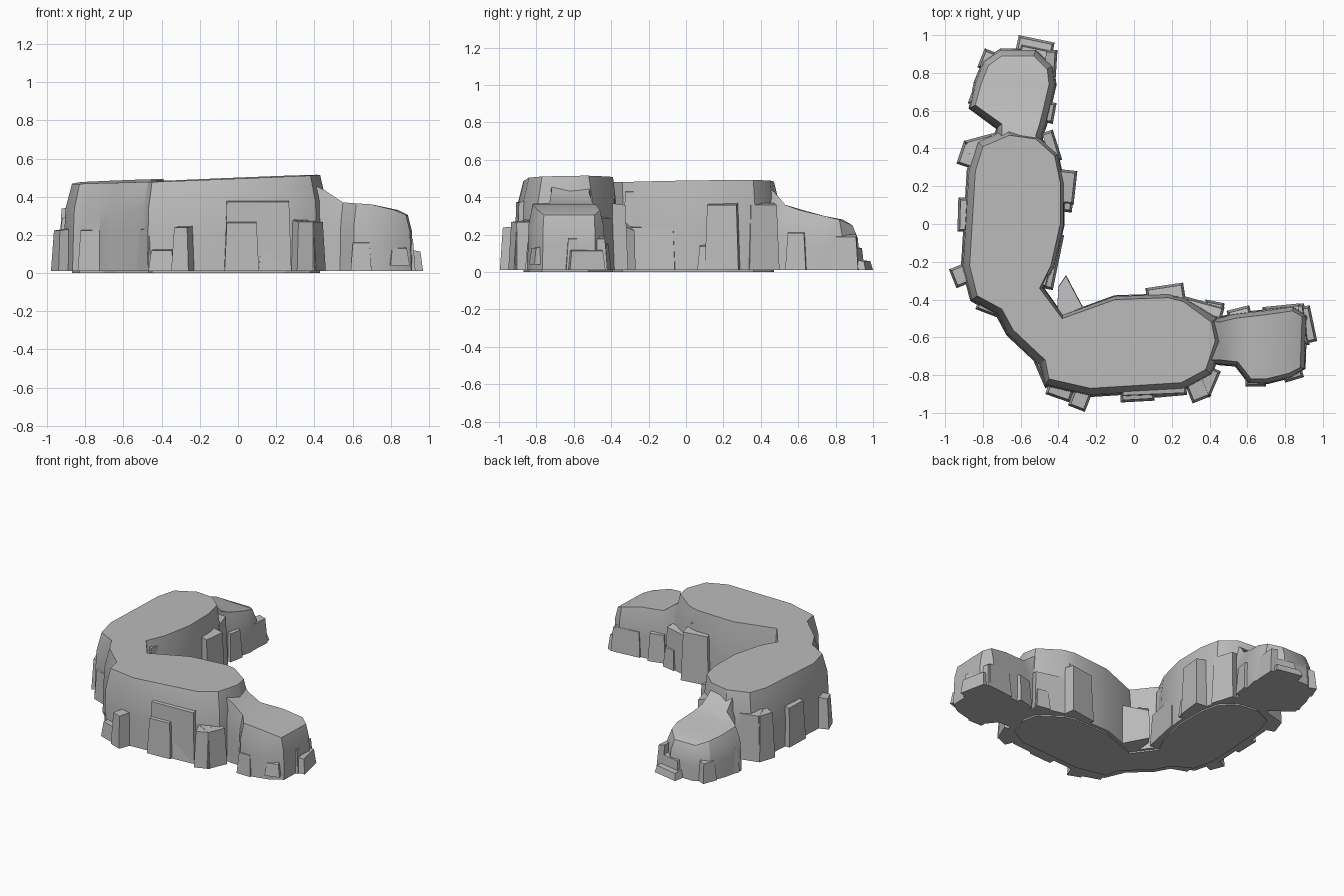
import bpy
import bmesh
import math
from mathutils import Vector

default_cube = bpy.data.objects.get("Cube")
if default_cube:
    bpy.data.objects.remove(default_cube, do_unlink=True)

# Single stone colour
stone = bpy.data.materials.new("grey stone")
stone.use_nodes = True
stone_colour = (0.5, 0.5, 0.5, 1)
stone.diffuse_color = stone_colour
stone.node_tree.nodes["Principled BSDF"].inputs["Base Color"].default_value = stone_colour


def finish(name, bm, smooth_angle=None):
    """Turn a bmesh into a named stone object."""
    bmesh.ops.recalc_face_normals(bm, faces=bm.faces)
    mesh = bpy.data.meshes.new(name)
    bm.to_mesh(mesh)
    bm.free()
    mesh.materials.append(stone)
    obj = bpy.data.objects.new(name, mesh)
    bpy.context.collection.objects.link(obj)
    if smooth_angle:
        bpy.ops.object.select_all(action="DESELECT")
        obj.select_set(True)
        bpy.context.view_layer.objects.active = obj
        bpy.ops.object.shade_smooth_by_angle(angle=math.radians(smooth_angle))
    return obj


def offset_outline(points, distances):
    """Push a counter-clockwise outline outwards, one distance per point."""
    result = []
    count = len(points)
    for i, point in enumerate(points):
        tangent = (points[(i + 1) % count] - points[i - 1]).normalized()
        result.append(point + Vector((tangent.y, -tangent.x)) * distances[i])
    return result


def cliff(name, outline, distances, height, paired_cap=False):
    """Rock mass with a nearly upright wall, a sloped shoulder and a top."""
    rim = [Vector(p) for p in outline]
    tops = [height(i, p) for i, p in enumerate(rim)]
    count = len(rim)
    bm = bmesh.new()
    rings = []
    for level, spread in ((0, 1.15), (0.45, 1), (0.72, 0.85), (1, 0)):
        ring = offset_outline(rim, [d * spread for d in distances])
        rings.append([bm.verts.new((p.x, p.y, max(level * t, 0.01)))
                      for p, t in zip(ring, tops)])
    for low, high in zip(rings, rings[1:]):
        for i in range(count):
            j = (i + 1) % count
            bm.faces.new((low[i], low[j], high[j], high[i]))
    bm.faces.new(rings[0])
    if paired_cap:
        top = rings[-1]
        for i in range(count // 2 - 1):
            bm.faces.new((top[i], top[i + 1], top[-2 - i], top[-1 - i]))
    else:
        bm.faces.new(rings[-1])
    return finish(name, bm, 32)


# Main curved ridge with a gently tilted flat top
inner_rim = [(0.43, -0.62), (0.41, -0.52), (0.26, -0.41), (0.18, -0.39),
             (-0.1, -0.4), (-0.38, -0.5), (-0.5, -0.34), (-0.44, -0.22),
             (-0.39, 0), (-0.39, 0.22), (-0.42, 0.36), (-0.52, 0.45)]
outer_rim = [(-0.66, 0.47), (-0.8, 0.41), (-0.84, 0.28), (-0.87, -0.22),
             (-0.83, -0.38), (-0.7, -0.45), (-0.64, -0.56), (-0.47, -0.72),
             (-0.45, -0.82), (-0.23, -0.87), (0.25, -0.84), (0.38, -0.77)]
distances = [0.04] * 2 + [0.02] * (len(inner_rim) - 2) + [0.04] * len(outer_rim)
cliff("main_ridge", inner_rim + outer_rim, distances,
      lambda i, p: 0.505 + 0.04 * p.x + 0.012 * p.y)


# Low end spurs: each station crosses the spur from one side to the other
def spur(name, stations, spread):
    near = [(a, b) for a, b, c, d, z in stations]
    far = [(c, d) for a, b, c, d, z in reversed(stations)]
    heights = [s[-1] for s in stations]
    heights += heights[::-1]
    cliff(name, near + far, [spread] * len(heights),
          lambda i, p: heights[i], paired_cap=True)


spur("left_spur", [
    (0.38, -0.72, 0.38, -0.5, 0.47),
    (0.46, -0.72, 0.45, -0.52, 0.43),
    (0.55, -0.73, 0.53, -0.5, 0.37),
    (0.62, -0.82, 0.61, -0.49, 0.365),
    (0.7, -0.82, 0.7, -0.48, 0.36),
    (0.82, -0.79, 0.84, -0.46, 0.33),
    (0.88, -0.76, 0.89, -0.49, 0.305)], 0.025)
spur("back_spur", [
    (-0.5, 0.4, -0.7, 0.4, 0.47),
    (-0.52, 0.47, -0.7, 0.47, 0.43),
    (-0.5, 0.53, -0.7, 0.53, 0.36),
    (-0.48, 0.61, -0.84, 0.63, 0.33),
    (-0.45, 0.74, -0.81, 0.74, 0.3),
    (-0.46, 0.82, -0.77, 0.84, 0.28),
    (-0.53, 0.89, -0.7, 0.89, 0.25)], 0.035)


def block(name, ax, ay, bx, by, depth, top, bottom=0.01):
    """Rock slab whose outer face runs from a to b, with rock on its left."""
    a, b = Vector((ax, ay)), Vector((bx, by))
    along = (b - a).normalized()
    inward = Vector((-along.y, along.x))
    taper = 0.012
    low = [a, b, b + inward * depth, a + inward * depth]
    high = [a + (along + inward) * taper, b + (inward - along) * taper,
            low[2] - along * taper, low[3] + along * taper]
    bm = bmesh.new()
    lower = [bm.verts.new((p.x, p.y, bottom)) for p in low]
    upper = [bm.verts.new((p.x, p.y, z)) for p, z in
             zip(high, (top - taper, top - taper, top, top))]
    for i in range(4):
        j = (i + 1) % 4
        bm.faces.new((lower[i], lower[j], upper[j], upper[i]))
    bm.faces.new(lower)
    bm.faces.new(upper)
    return finish(name, bm)


# Slabs on the front wall
block("front_tall_slab", -0.07, -0.92, 0.28, -0.905, 0.08, 0.385)
block("front_mid_slab", -0.07, -0.945, 0.11, -0.935, 0.08, 0.275)
block("front_low_slab", 0.11, -0.92, 0.28, -0.905, 0.08, 0.15)
block("front_corner_buttress", 0.31, -0.95, 0.41, -0.91, 0.12, 0.28)
block("front_corner_side", 0.4, -0.92, 0.46, -0.78, 0.12, 0.28)
block("front_pillar", -0.35, -0.96, -0.26, -0.995, 0.14, 0.25)
block("front_step", -0.47, -0.9, -0.34, -0.945, 0.1, 0.13)
block("front_bend_slab", -0.53, -0.73, -0.47, -0.87, 0.07, 0.24)

# Slabs on the right wall
block("right_bend_slab", -0.84, -0.45, -0.71, -0.5, 0.09, 0.235)
block("right_pillar", -0.98, -0.24, -0.94, -0.34, 0.1, 0.235)
block("right_middle_slab", -0.93, 0.14, -0.935, -0.04, 0.07, 0.3)
block("right_corner_buttress", -0.9, 0.44, -0.94, 0.32, 0.12, 0.35)
block("right_corner_side", -0.75, 0.48, -0.9, 0.44, 0.1, 0.35)

# Slabs on the inner walls of the bend
block("inner_corner_slab", -0.38, 0.34, -0.43, 0.5, 0.06, 0.37)
block("inner_thick_slab", -0.32, 0.1, -0.3, 0.28, 0.1, 0.37)
block("inner_thick_slab_foot", -0.33, 0.06, -0.32, 0.14, 0.08, 0.15)
block("inner_leaning_slab", -0.43, -0.35, -0.37, -0.06, 0.08, 0.25)
block("inner_tall_slab", -0.46, -0.34, -0.39, -0.03, 0.06, 0.44)
block("bend_slab", -0.05, -0.41, -0.28, -0.48, 0.05, 0.44)
block("back_thick_slab", 0.26, -0.31, 0.06, -0.34, 0.1, 0.37)
block("back_thin_slab", 0.24, -0.37, -0.03, -0.38, 0.05, 0.42)
block("back_corner_slab", 0.48, -0.44, 0.26, -0.38, 0.06, 0.3)
block("back_corner_foot", 0.48, -0.42, 0.38, -0.4, 0.07, 0.16)

# Slabs around the left spur
block("left_spur_end", 0.97, -0.62, 0.93, -0.43, 0.09, 0.125)
block("left_spur_end_step", 0.93, -0.64, 0.9, -0.42, 0.08, 0.19)
block("left_spur_back_slab", 0.88, -0.42, 0.68, -0.44, 0.06, 0.2)
block("left_spur_back_step", 0.61, -0.43, 0.49, -0.46, 0.06, 0.22)
block("left_spur_front_slab", 0.59, -0.86, 0.7, -0.86, 0.06, 0.17)
block("left_spur_front_step", 0.8, -0.84, 0.9, -0.81, 0.06, 0.14, 0.04)

# Slabs around the back spur
block("back_spur_end", -0.42, 0.96, -0.61, 1.0, 0.1, 0.07)
block("back_spur_end_step", -0.43, 0.92, -0.6, 0.955, 0.08, 0.14)
block("back_spur_inner_slab", -0.42, 0.69, -0.405, 0.92, 0.06, 0.2)
block("back_spur_inner_step", -0.43, 0.53, -0.41, 0.64, 0.07, 0.22)
block("back_spur_outer_slab", -0.79, 0.93, -0.83, 0.83, 0.06, 0.16)
block("back_spur_outer_step", -0.85, 0.72, -0.88, 0.64, 0.06, 0.2)

# Pointed rock in the bend
spike = bmesh.new()
foot = [spike.verts.new((x, y, 0.01)) for x, y in
        ((-0.41, -0.5), (-0.27, -0.44), (-0.36, -0.27), (-0.4, -0.33))]
peak = [spike.verts.new((v.co.x * 0.98 - 0.008, v.co.y * 0.98 - 0.01, z))
        for v, z in zip(foot, (0.36, 0.3, 0.22, 0.28))]
for i in range(len(foot)):
    j = (i + 1) % len(foot)
    spike.faces.new((foot[i], foot[j], peak[j], peak[i]))
spike.faces.new(foot)
spike.faces.new(peak)
finish("bend_spike", spike)

# Ground sole closing the underside of the bend
sole = bmesh.new()
sole.faces.new([sole.verts.new((x, y, 0)) for x, y in inner_rim + outer_rim])
extruded = bmesh.ops.extrude_face_region(sole, geom=sole.faces[:])
bmesh.ops.translate(sole, vec=(0, 0, 0.02),
                    verts=[g for g in extruded["geom"]
                           if isinstance(g, bmesh.types.BMVert)])
finish("ground_sole", sole)
